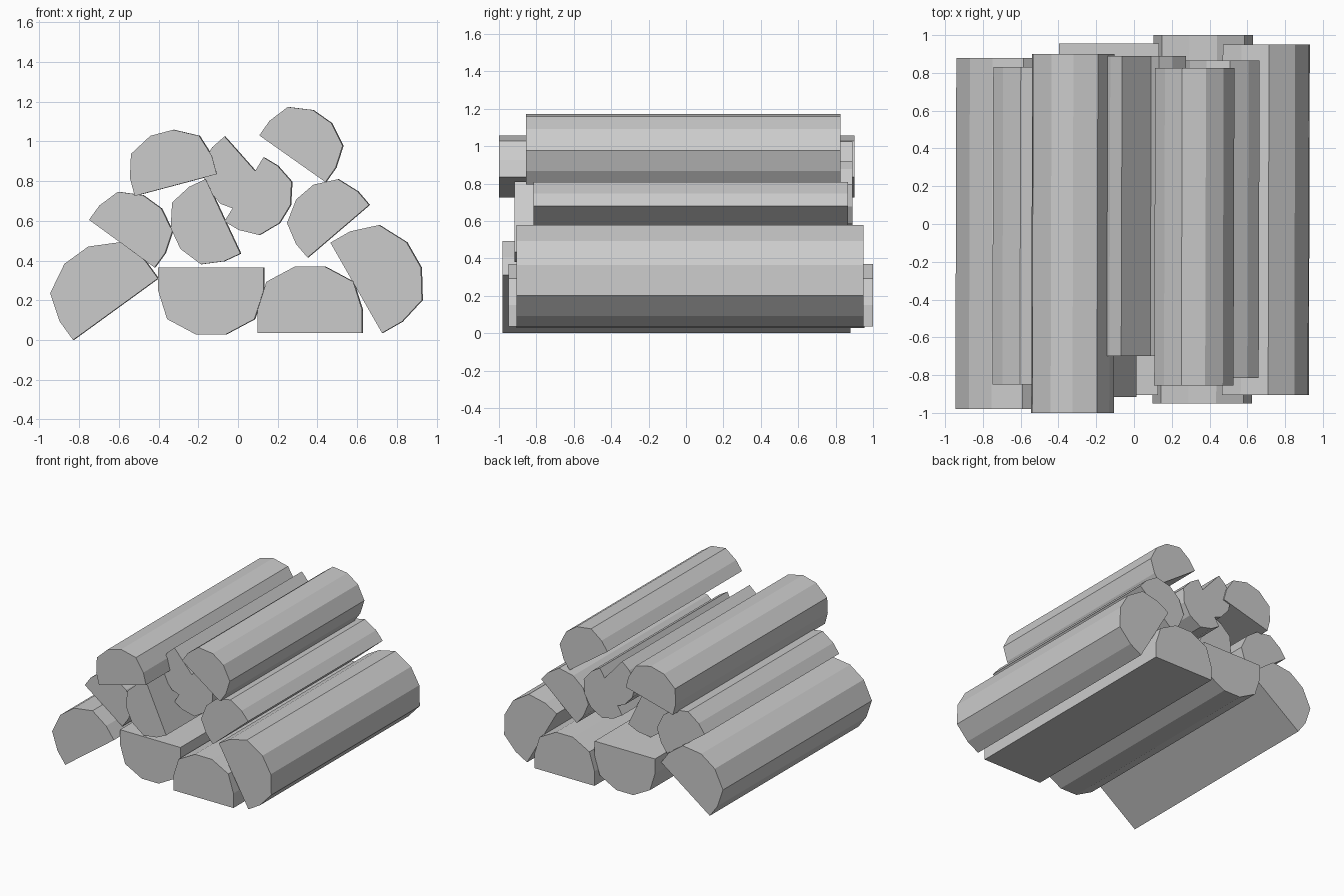
import bpy, bmesh
from mathutils import Vector

if "Cube" in bpy.data.objects:
    bpy.data.objects.remove(bpy.data.objects["Cube"])

# Split-log cross-section: u along the cut face, v out towards the bark
PROFILE = [(0, 0), (0, .22), (.085, .49), (.36, .637),
           (.64, .637), (.915, .49), (1, .22), (1, 0)]
SKEW = 0.005  # the back ends sit slightly to the right


def split_log(name, start, end, y_front, y_back):
    """Half log whose flat face runs start -> end in xz, bark on the left."""
    a, d = Vector(start), Vector(end) - Vector(start)
    n = Vector((-d.y, d.x))
    pts = [a + d * u + n * v for u, v in PROFILE]
    bm = bmesh.new()
    front = [bm.verts.new((p.x, y_front, p.y)) for p in pts]
    back = [bm.verts.new((p.x + SKEW, y_back, p.y)) for p in pts]
    bm.faces.new(front)
    bm.faces.new(back[::-1])
    for i in range(len(pts)):
        j = (i + 1) % len(pts)
        bm.faces.new((front[i], back[i], back[j], front[j]))
    bmesh.ops.recalc_face_normals(bm, faces=bm.faces)
    mesh = bpy.data.meshes.new(name)
    bm.to_mesh(mesh)
    bm.free()
    bpy.context.collection.objects.link(bpy.data.objects.new(name, mesh))


# Bottom row of large logs
split_log("log_bottom_left", (-.83, 0), (-.403, .31), -.98, .88)
split_log("log_bottom_middle", (.128, .365), (-.402, .365), -.905, .955)
split_log("log_bottom_right", (.098, .035), (.625, .035), -.95, 1.0)
split_log("log_outer_right", (.465, .49), (.725, .035), -.905, .95)

# Middle row of small logs
split_log("log_middle_left", (-.75, .605), (-.42, .365), -.85, .83)
split_log("log_middle_centre", (.012, .435), (-.163, .81), -.917, .70)
split_log("log_middle_right", (.35, .415), (.66, .68), -.815, .865)

# Two crossing pieces in the core of the pile
split_log("log_core_upper", (.182, .743), (-.068, 1.025), -.70, .89)
split_log("log_core_lower", (.128, .92), (-.068, .597), -.70, .89)

# Top logs
split_log("log_top_left", (-.52, .725), (-.107, .835), -1.0, .9)
split_log("log_top_right", (.107, 1.03), (.44, .795), -.855, .825)
